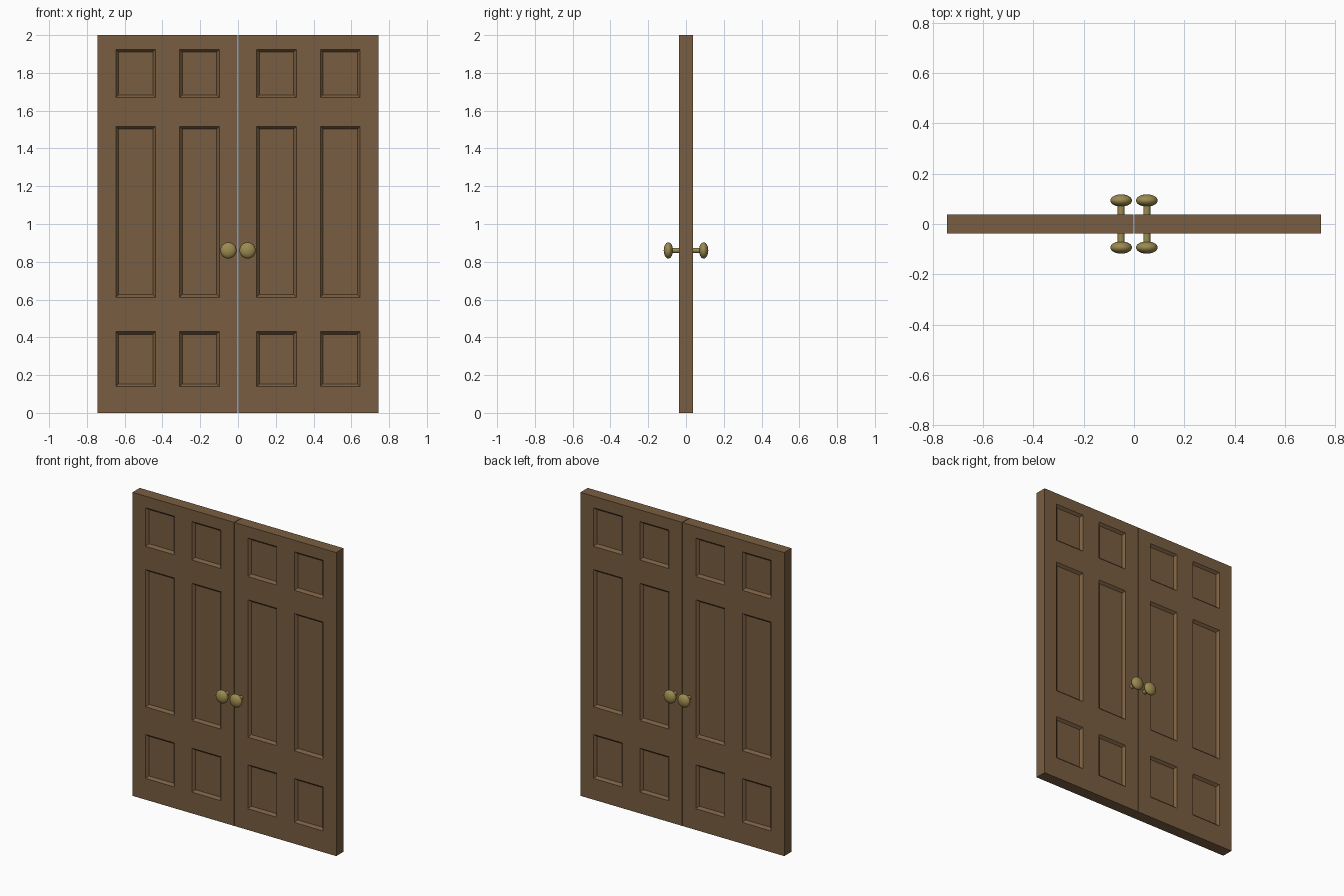
import bpy, bmesh, math
from mathutils import Matrix, Vector

if "Cube" in bpy.data.objects:
    bpy.data.objects.remove(bpy.data.objects["Cube"])

HALF_T = 0.038                                  # half door thickness
XS = [0.002, 0.099, 0.309, 0.437, 0.647, 0.743]  # stile and panel edges
ZS = [0, 0.14, 0.43, 0.612, 1.517, 1.67, 1.924, 2.0]
BEVEL, DEPTH = 0.02, 0.016


def material(name, rgb):
    m = bpy.data.materials.new(name)
    m.diffuse_color = (*rgb, 1)
    m.use_nodes = True
    m.node_tree.nodes["Principled BSDF"].inputs["Base Color"].default_value = m.diffuse_color
    return m


wood = material("brown_wood", (0.19, 0.11, 0.053))
brass = material("aged_brass", (0.33, 0.255, 0.08))


def finish(bm, name, mat):
    bmesh.ops.recalc_face_normals(bm, faces=bm.faces)
    me = bpy.data.meshes.new(name)
    bm.to_mesh(me)
    bm.free()
    me.materials.append(mat)
    ob = bpy.data.objects.new(name, me)
    bpy.context.collection.objects.link(ob)
    return ob


# Door leaf: slab sliced along the panel edges, panels sunk on both faces
def door(name, side):
    bm = bmesh.new()
    cx, w = (XS[0] + XS[-1]) / 2, XS[-1] - XS[0]
    bmesh.ops.create_cube(bm, size=1, matrix=Matrix.Translation((side * cx, 0, 1))
                          @ Matrix.Diagonal((w, 2 * HALF_T, 2, 1)))
    cuts = [((side * x, 0, 0), (1, 0, 0)) for x in XS[1:-1]]
    cuts += [((0, 0, z), (0, 0, 1)) for z in ZS[1:-1]]
    for co, no in cuts:
        bmesh.ops.bisect_plane(bm, geom=bm.verts[:] + bm.edges[:] + bm.faces[:],
                               plane_co=co, plane_no=no)
    bm.normal_update()

    def in_panel(v, edges):
        return any(edges[i] < v < edges[i + 1] for i in range(1, len(edges) - 1, 2))
    panels = []
    for f in bm.faces:
        c = f.calc_center_median()
        if abs(f.normal.y) > 0.9 and in_panel(abs(c.x), XS) and in_panel(c.z, ZS):
            panels.append(f)
    bmesh.ops.inset_individual(bm, faces=panels, thickness=BEVEL, depth=-DEPTH)
    finish(bm, name, wood)


# Knob with stem, turned about the y axis; profile is (radius, y)
def knob(name, x, side):
    prof = [(0.014, 0.036), (0.014, 0.074)]
    for i in range(1, 13):
        a = math.pi * (1 - i / 12)
        prof.append((0.043 * math.sin(a), 0.0935 - 0.0245 * -math.cos(a)))
    prof = prof[:2] + [(0.043 * math.sin(math.pi * i / 12),
                        0.0935 - 0.0245 * math.cos(math.pi * i / 12)) for i in range(1, 13)]
    bm = bmesh.new()
    vs = [bm.verts.new((r, side * y, 0)) for r, y in prof]
    es = [bm.edges.new(p) for p in zip(vs, vs[1:])]
    bmesh.ops.spin(bm, geom=vs + es, cent=(0, 0, 0), axis=(0, 1, 0),
                   angle=2 * math.pi, steps=24)
    bmesh.ops.remove_doubles(bm, verts=bm.verts, dist=0.0001)
    bmesh.ops.translate(bm, verts=bm.verts, vec=Vector((x, 0, 0.86)))
    ob = finish(bm, name, brass)
    bpy.context.view_layer.objects.active = ob
    ob.select_set(True)
    bpy.ops.object.shade_smooth_by_angle(angle=math.radians(40))
    ob.select_set(False)


for label, s in (("left", -1), ("right", 1)):
    door(label + "_door", s)
    knob(label + "_front_knob", s * 0.051, -1)
    knob(label + "_back_knob", s * 0.051, 1)
